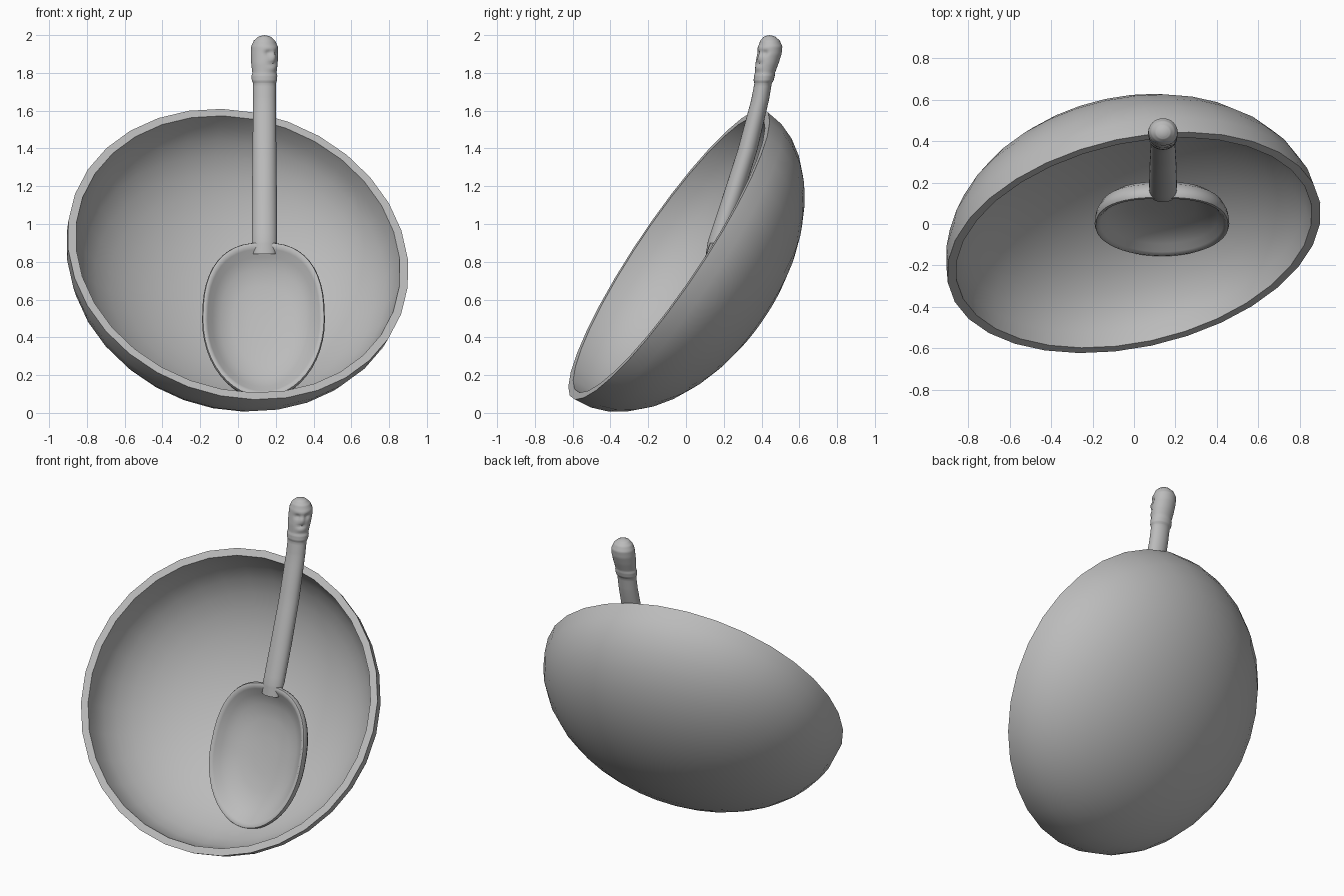
import bpy, bmesh, math
from mathutils import Vector, Matrix

if "Cube" in bpy.data.objects:
    bpy.data.objects.remove(bpy.data.objects["Cube"])

wood = bpy.data.materials.new("plain grey")
wood.diffuse_color = (0.5, 0.5, 0.5, 1)
wood.use_nodes = True
wood.node_tree.nodes["Principled BSDF"].inputs["Base Color"].default_value = wood.diffuse_color


def skin(name, rings, start, end, matrix=Matrix(), angle=40):
    """Joins rings of points into a closed skin with a pole point at each end."""
    bm = bmesh.new()
    loops = [[bm.verts.new(p) for p in ring] for ring in rings]
    n = len(loops[0])
    for a, b in zip(loops, loops[1:]):
        for i in range(n):
            j = (i + 1) % n
            bm.faces.new((a[i], a[j], b[j], b[i]))
    for pole, loop in ((start, loops[0]), (end, loops[-1])):
        tip = bm.verts.new(pole)
        for i in range(n):
            bm.faces.new((tip, loop[i], loop[(i + 1) % n]))
    bmesh.ops.recalc_face_normals(bm, faces=bm.faces)
    bm.transform(matrix)
    mesh = bpy.data.meshes.new(name)
    bm.to_mesh(mesh)
    bm.free()
    mesh.materials.append(wood)
    obj = bpy.data.objects.new(name, mesh)
    bpy.context.collection.objects.link(obj)
    bpy.ops.object.select_all(action='DESELECT')
    obj.select_set(True)
    bpy.context.view_layer.objects.active = obj
    bpy.ops.object.shade_smooth_by_angle(angle=math.radians(angle))
    return obj


# Bowl: half ellipsoid shell with a flat rim, tipped towards the front
SIDES, STEPS = 32, 10
OUT_R, OUT_D, IN_R, IN_D = 0.92, 0.593, 0.876, 0.55
profile = []
for k in range(1, STEPS + 1):
    t = math.pi / 2 * k / STEPS
    profile.append((OUT_R * math.sin(t), -OUT_D * math.cos(t)))
for k in range(STEPS, 0, -1):
    t = math.pi / 2 * k / STEPS
    profile.append((IN_R * math.sin(t), -IN_D * math.cos(t)))
rings = [[(r * math.cos(math.tau * i / SIDES), r * math.sin(math.tau * i / SIDES), z)
          for i in range(SIDES)] for r, z in profile]
opening = Vector((0.19, -0.814, 0.547)).normalized()
tilt = Vector((0, 0, 1)).rotation_difference(opening).to_matrix().to_4x4()
skin("bowl", rings, (0, 0, -OUT_D), (0, 0, -IN_D),
     Matrix.Translation((0, -0.09, 0.84)) @ tilt)

# Spoon head: egg-shaped outline scaled through a dished section
section = [(0.25, -0.108), (0.5, -0.098), (0.7, -0.075), (0.83, -0.042), (0.91, -0.012),
           (0.95, 0.0), (0.985, -0.002), (1.0, -0.018), (0.985, -0.045), (0.93, -0.078),
           (0.8, -0.11), (0.6, -0.134), (0.3, -0.148)]
outline = []
for i in range(48):
    c, s = math.cos(math.tau * i / 48), math.sin(math.tau * i / 48)
    e = 2 / 2.5 if s > 0 else 1.0
    outline.append((math.copysign(abs(c) ** e, c) * 0.325,
                    math.copysign(abs(s) ** e, s) * 0.437))
rings = [[(u * k, v * k, w) for u, v in outline] for k, w in section]
up = Vector((0, 0.33, 0.944)).normalized()
side = Vector((1, 0, 0))
front = side.cross(up)
frame = Matrix((side, up, front)).transposed().to_4x4()
skin("spoon_head", rings, (0, 0, -0.11), (0, 0, -0.151),
     Matrix.Translation((0.135, -0.015, 0.495)) @ frame, 60)

# Handle with collar and carved knob: height, y centre, half width, half depth
keys = [(0.84, 0.14, 0.060, 0.035), (0.91, 0.168, 0.067, 0.052), (1.13, 0.243, 0.066, 0.054),
        (1.39, 0.325, 0.063, 0.052), (1.66, 0.393, 0.060, 0.047), (1.745, 0.408, 0.060, 0.046),
        (1.76, 0.411, 0.067, 0.053), (1.785, 0.415, 0.068, 0.055), (1.80, 0.418, 0.064, 0.053),
        (1.85, 0.429, 0.070, 0.061), (1.90, 0.441, 0.072, 0.065), (1.94, 0.446, 0.070, 0.064),
        (1.97, 0.445, 0.057, 0.052), (1.99, 0.443, 0.036, 0.033), (1.997, 0.442, 0.018, 0.017)]
# Carving: offset from face direction, height, push, angular and vertical size
carving = [(-0.45, 1.905, -0.011, 0.24, 0.014), (0.45, 1.905, -0.011, 0.24, 0.014),
           (0, 1.885, 0.010, 0.17, 0.022), (0, 1.85, -0.008, 0.35, 0.007),
           (0, 1.825, 0.006, 0.4, 0.012), (0, 1.93, 0.004, 0.7, 0.012)]
FACE = math.radians(-48)
rings = []
for a, b in zip(keys, keys[1:]):
    for k in range(5):
        z, y, rx, ry = (p + (q - p) * k / 5 for p, q in zip(a, b))
        ring = []
        for i in range(40):
            t = math.tau * i / 40
            off = (t - FACE + math.pi) % math.tau - math.pi
            push = sum(h * math.exp(-((off - o) / ws) ** 2 - ((z - cz) / hs) ** 2)
                       for o, cz, h, ws, hs in carving)
            ring.append((0.14 + (rx + push) * math.cos(t), y + (ry + push) * math.sin(t), z))
        rings.append(ring)
skin("spoon_handle", rings, (0.14, 0.14, 0.84), (0.14, 0.442, 2.0), Matrix(), 60)
